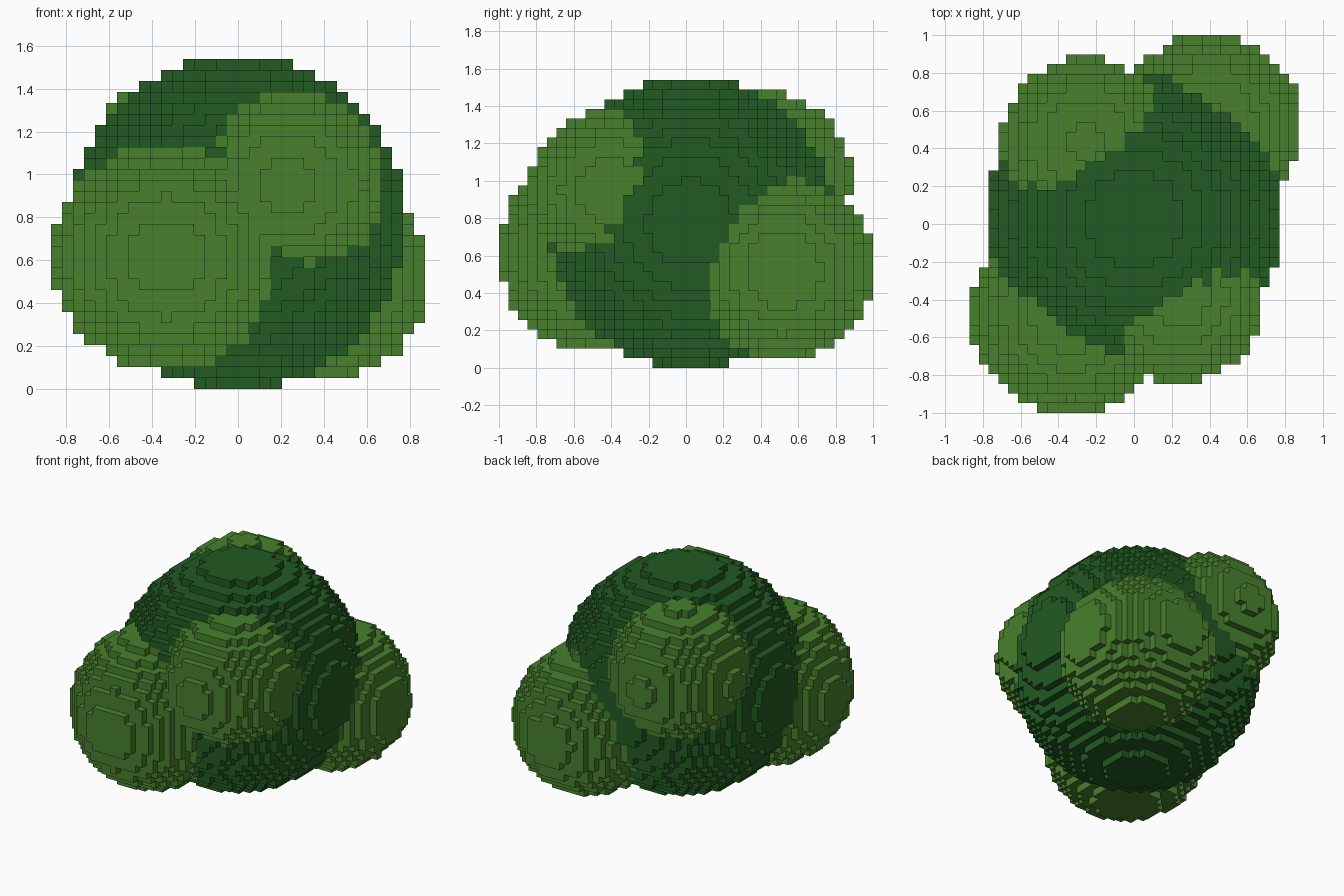
import bpy
import bmesh
import math
from mathutils import Vector

# Remove the default cube
cube = bpy.data.objects.get("Cube")
if cube:
    bpy.data.objects.remove(cube, do_unlink=True)

VOXEL = 2 / 39


def material(name, rgb):
    mat = bpy.data.materials.new(name)
    mat.use_nodes = True
    color = (*rgb, 1)
    mat.diffuse_color = color
    bsdf = mat.node_tree.nodes["Principled BSDF"]
    bsdf.inputs["Base Color"].default_value = color
    bsdf.inputs["Roughness"].default_value = 0.9
    return mat


dark = material("dark_leaf_green", (0.016, 0.103, 0.016))
light = material("light_leaf_green", (0.065, 0.22, 0.026))

# Leaf clumps: name, centre and radius in voxels, colour.
# Earlier clumps own the voxels they share with later ones.
CLUMPS = [
    ("front_right_clump", (-6.5, -9.2, 12), 10.4, light),
    ("front_left_clump", (4.7, -7.85, 18.5), 8.55, light),
    ("back_left_clump", (7.9, 10.17, 10.3), 9.49, light),
    ("back_right_clump", (-5, 8.5, 20), 8.75, light),
    ("main_bush", (0, 0.5, 15.15), 15.2, dark),
]


def cell_centre(cell):
    # Cells are centred on half steps in x and z, on whole steps in y
    return Vector((cell[0] + 0.5, cell[1], cell[2] + 0.5))


def ball_cells(centre, radius):
    centre = Vector(centre)
    spans = [range(math.floor(c - radius) - 1, math.ceil(c + radius) + 1) for c in centre]
    return {(i, j, k) for i in spans[0] for j in spans[1] for k in spans[2]
            if (cell_centre((i, j, k)) - centre).length <= radius}


def face_corners(centre, axis, sign):
    # Four corners of one voxel side, wound to face outward
    normal, u, v = Vector(), Vector(), Vector()
    normal[axis] = sign / 2
    u[(axis + 1) % 3] = 0.5
    v[(axis + 2) % 3] = sign / 2
    mid = centre + normal
    return [(mid + a * u + b * v) * VOXEL
            for a, b in ((-1, -1), (1, -1), (1, 1), (-1, 1))]


def build_clump(name, cells, solid, mat):
    bm = bmesh.new()
    for cell in sorted(cells):
        for axis in range(3):
            for sign in (-1, 1):
                neighbour = list(cell)
                neighbour[axis] += sign
                if tuple(neighbour) in solid:
                    continue
                corners = face_corners(cell_centre(cell), axis, sign)
                bm.faces.new([bm.verts.new(p) for p in corners])
    bmesh.ops.remove_doubles(bm, verts=bm.verts, dist=VOXEL / 100)
    mesh = bpy.data.meshes.new(name)
    bm.to_mesh(mesh)
    bm.free()
    mesh.materials.append(mat)
    obj = bpy.data.objects.new(name, mesh)
    bpy.context.collection.objects.link(obj)


# Voxelise every clump, then skin only the outside of the whole bush
balls = [ball_cells(centre, radius) for _, centre, radius, _ in CLUMPS]
solid = set().union(*balls)
taken = set()
for (name, _, _, mat), cells in zip(CLUMPS, balls):
    build_clump(name, cells - taken, solid, mat)
    taken |= cells
